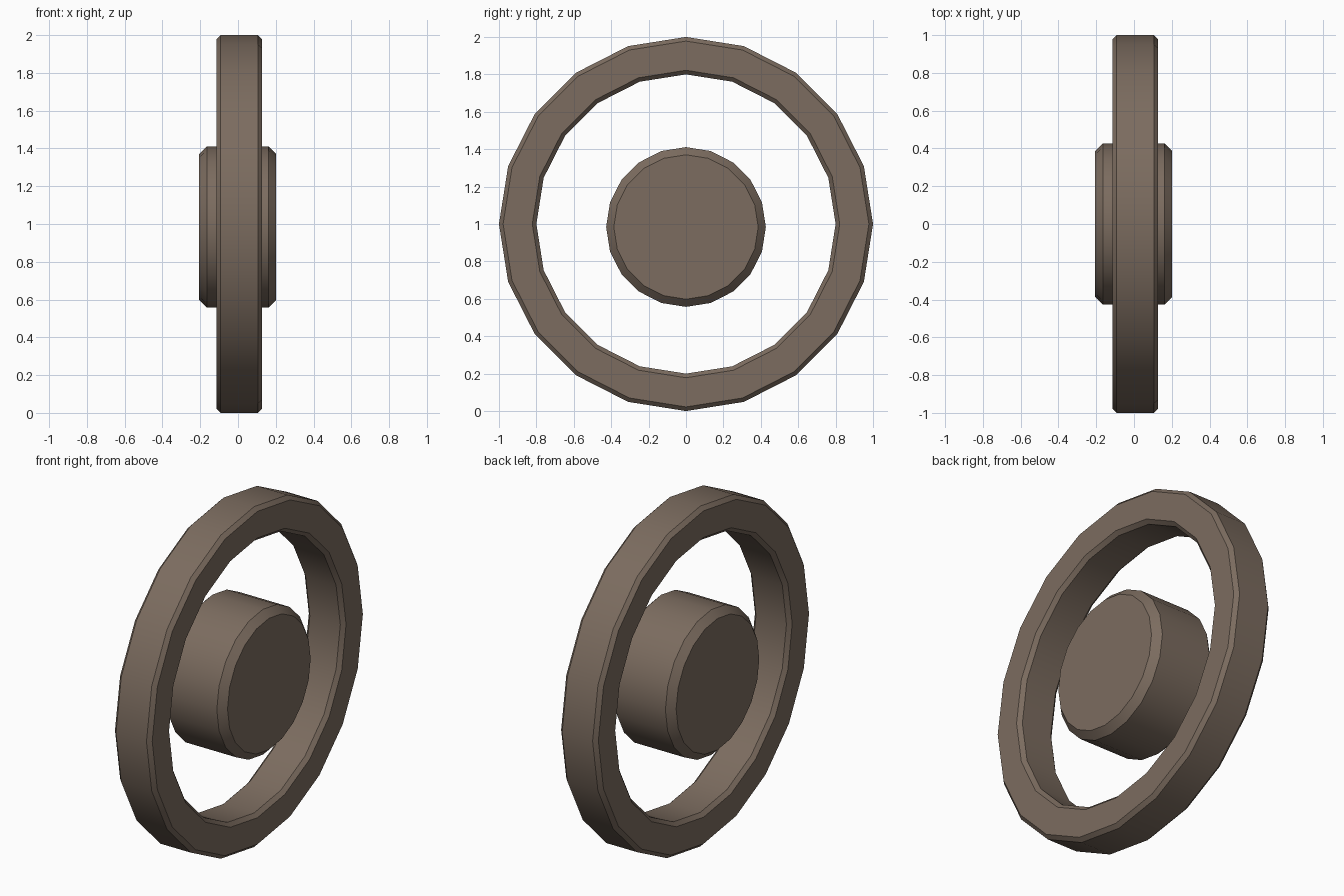
import bpy, bmesh, math

if "Cube" in bpy.data.objects:
    bpy.data.objects.remove(bpy.data.objects["Cube"])

SIDES = 20

mat = bpy.data.materials.new("brown")
mat.diffuse_color = (0.2, 0.15, 0.115, 1)
mat.use_nodes = True
mat.node_tree.nodes["Principled BSDF"].inputs["Base Color"].default_value = mat.diffuse_color


def lathe(name, profile, center_z, closed):
    """Spin an (x, radius) profile around the x axis; cap the ends if it is open."""
    bm = bmesh.new()
    rings = []
    for x, r in profile:
        rings.append([bm.verts.new((x, r * math.sin(a), r * math.cos(a)))
                      for a in (2 * math.pi * i / SIDES for i in range(SIDES))])
    pairs = list(zip(rings, rings[1:]))
    if closed:
        pairs.append((rings[-1], rings[0]))
    else:
        bm.faces.new(rings[0])
        bm.faces.new(rings[-1])
    for a, b in pairs:
        for i in range(SIDES):
            j = (i + 1) % SIDES
            bm.faces.new((a[i], a[j], b[j], b[i]))
    bmesh.ops.recalc_face_normals(bm, faces=bm.faces)
    mesh = bpy.data.meshes.new(name)
    bm.to_mesh(mesh)
    bm.free()
    mesh.materials.append(mat)
    obj = bpy.data.objects.new(name, mesh)
    obj.location.z = center_z
    bpy.context.collection.objects.link(obj)
    bpy.ops.object.select_all(action='DESELECT')
    obj.select_set(True)
    bpy.context.view_layer.objects.active = obj
    bpy.ops.object.shade_smooth_by_angle(angle=math.radians(30))
    return obj


# outer ring with chamfered inner and outer edges
x0, x1, r0, r1, c = -0.115, 0.127, 0.8, 1.0, 0.022
lathe("outer_ring", [(x0, r0 + c), (x0, r1 - c), (x0 + c, r1), (x1 - c, r1),
                     (x1, r1 - c), (x1, r0 + c), (x1 - c, r0), (x0 + c, r0)], 1.0, True)

# solid centre hub with chamfered rims
x0, x1, r, c = -0.206, 0.202, 0.427, 0.041
lathe("hub", [(x0, r - c), (x0 + c, r), (x1 - c, r), (x1, r - c)], 0.984, False)
